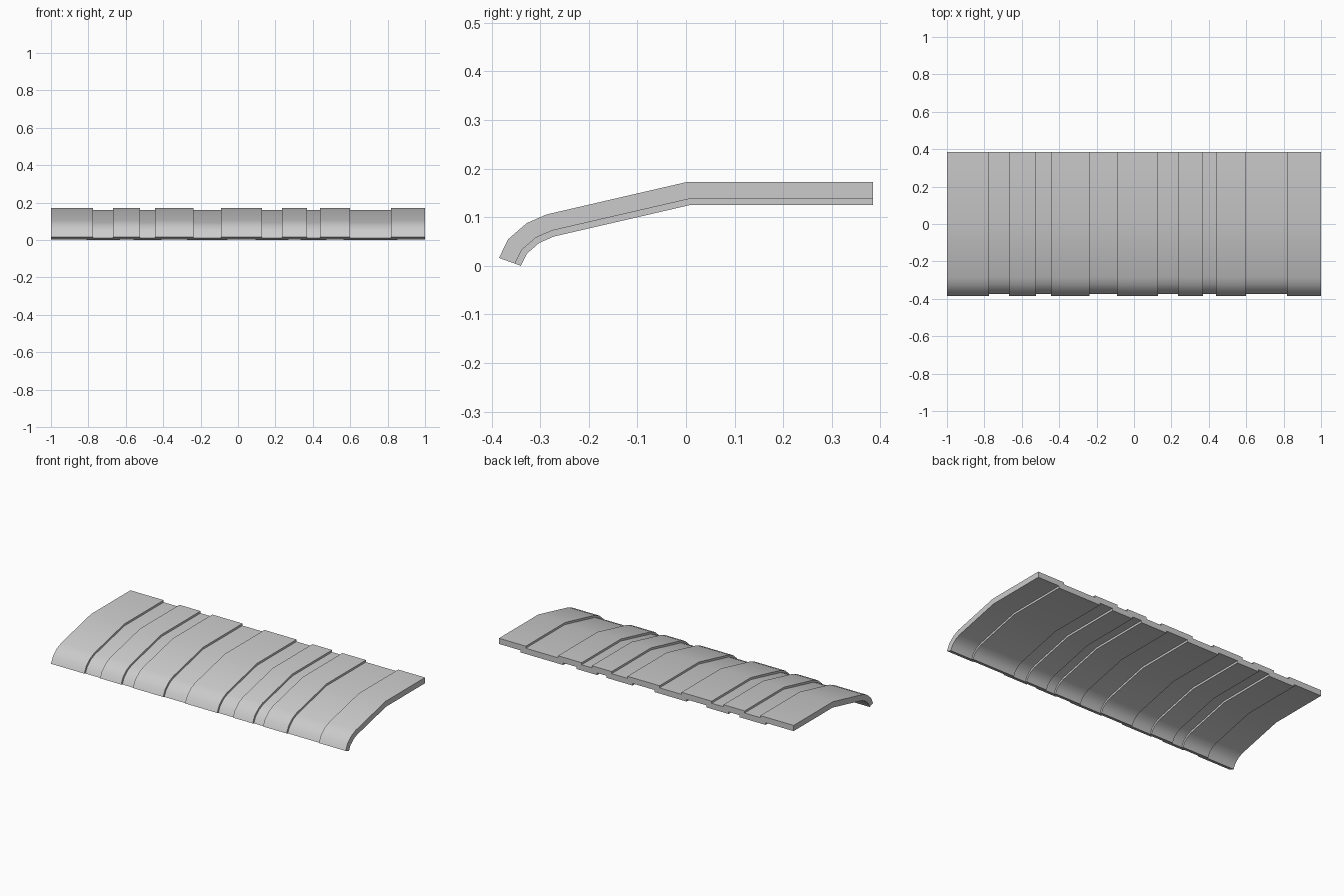
import bpy, bmesh, math
from mathutils import Vector

if "Cube" in bpy.data.objects:
    bpy.data.objects.remove(bpy.data.objects["Cube"])

THICK, STEP = 0.035, 0.0127

# Side profile of the raised outer skin (y, z), from back to front lip
profile = [Vector(p) for p in [(0.385, 0.174), (0.003, 0.174), (-0.287, 0.107),
                               (-0.328, 0.089), (-0.366, 0.056), (-0.385, 0.0175)]]
# Places across the width where the panel steps down and up in turn
steps = [-0.774, -0.667, -0.524, -0.444, -0.239, -0.09,
         0.128, 0.235, 0.369, 0.439, 0.599, 0.818]


def inward_offsets():
    """Mitred inward direction at every profile point."""
    normals = []
    for a, b in zip(profile, profile[1:]):
        d = (b - a).normalized()
        normals.append(Vector((-d.y, d.x)))
    out = [normals[0]]
    for n, m in zip(normals, normals[1:]):
        s = (n + m).normalized()
        out.append(s / s.dot(n))
    out.append(Vector((0.94, -0.34)))      # slanted cut at the front lip
    return out


# Ribbed cross-section: (x, depth) along the top and along the underside
top, under = [(-1, 0)], [(-1, THICK)]
for i, x in enumerate(steps):
    down = i % 2 == 0
    d0, d1 = (0, STEP) if down else (STEP, 0)
    shift = -THICK if down else THICK
    top += [(x, d0), (x, d1)]
    under += [(x + shift, d0 + THICK), (x + shift, d1 + THICK)]
top.append((1, 0))
under.append((1, THICK))

# Sweep the cross-section along the profile
bm = bmesh.new()
offs = inward_offsets()


def skin(section):
    return [[bm.verts.new((x, (p + o * d).x, (p + o * d).y)) for x, d in section]
            for p, o in zip(profile, offs)]


def fill(rows):
    for r, s in zip(rows, rows[1:]):
        for i in range(len(r) - 1):
            bm.faces.new((r[i], r[i + 1], s[i + 1], s[i]))


t, u = skin(top), skin(under)
fill(t)
fill(u)
fill([t[0], u[0]])                          # back edge
fill([t[-1], u[-1]])                        # front lip
for k in (0, -1):                           # two side edges
    fill([[r[k] for r in t], [r[k] for r in u]])
bmesh.ops.recalc_face_normals(bm, faces=bm.faces)

# Stand on the ground
low = min(v.co.z for v in bm.verts)
for v in bm.verts:
    v.co.z -= low

mesh = bpy.data.meshes.new("ribbed_panel")
bm.to_mesh(mesh)
bm.free()
panel = bpy.data.objects.new("ribbed_panel", mesh)
bpy.context.collection.objects.link(panel)
bpy.context.view_layer.objects.active = panel
panel.select_set(True)
bpy.ops.object.shade_smooth_by_angle(angle=math.radians(30))
